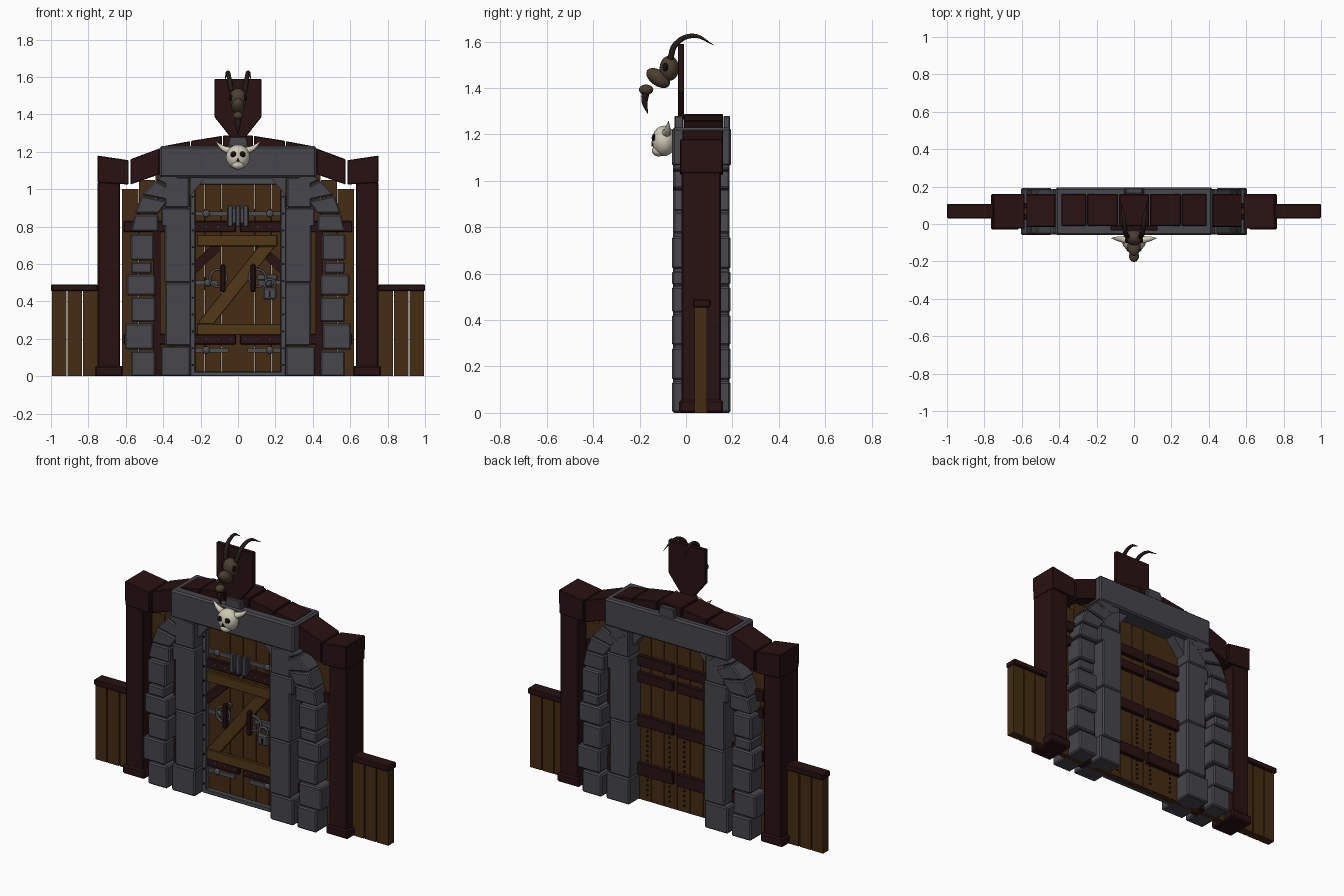
import bpy, bmesh, math
from mathutils import Vector, Matrix

cube = bpy.data.objects.get("Cube")
if cube:
    bpy.data.objects.remove(cube, do_unlink=True)


def material(name, r, g, b):
    m = bpy.data.materials.new(name)
    m.use_nodes = True
    m.diffuse_color = (r, g, b, 1)
    m.node_tree.nodes["Principled BSDF"].inputs["Base Color"].default_value = (r, g, b, 1)
    return m


DARK = material("dark red wood", .022, .006, .006)
PLANK = material("brown planks", .06, .025, .006)
BRACE = material("light brown wood", .085, .04, .009)
STONE = material("grey stone", .062, .062, .072)
IRON = material("iron", .07, .075, .085)
BONE = material("pale bone", .62, .58, .46)
HIDE = material("taupe hide", .07, .05, .03)
HORN = material("dark horn", .02, .011, .009)
BLACK = material("black", .006, .004, .004)


def finish(bm, name, mat, bevel=0, smooth=False):
    bmesh.ops.recalc_face_normals(bm, faces=bm.faces)
    me = bpy.data.meshes.new(name)
    bm.to_mesh(me)
    bm.free()
    me.materials.append(mat)
    ob = bpy.data.objects.new(name, me)
    bpy.context.collection.objects.link(ob)
    if smooth:
        for p in me.polygons:
            p.use_smooth = True
    if bevel:
        mod = ob.modifiers.new("edges", "BEVEL")
        mod.width = bevel
        mod.segments = 1
    return ob


def prism(name, pts, y0, y1, mat, bevel=0):
    """Extrude an x-z outline from y0 to y1."""
    bm = bmesh.new()
    face = bm.faces.new([bm.verts.new((x, y0, z)) for x, z in pts])
    new = bmesh.ops.extrude_face_region(bm, geom=[face])["geom"]
    bmesh.ops.translate(bm, vec=(0, y1 - y0, 0), verts=[v for v in new if isinstance(v, bmesh.types.BMVert)])
    return finish(bm, name, mat, bevel)


def box(name, x0, x1, y0, y1, z0, z1, mat, bevel=0):
    return prism(name, [(x0, z0), (x1, z0), (x1, z1), (x0, z1)], y0, y1, mat, bevel)


def ball(name, loc, size, mat, tilt=0):
    bm = bmesh.new()
    mtx = Matrix.Translation(loc) @ Matrix.Rotation(tilt, 4, "X") @ Matrix.Diagonal((*size, 1))
    bmesh.ops.create_uvsphere(bm, u_segments=16, v_segments=10, radius=1, matrix=mtx)
    return finish(bm, name, mat, smooth=True)


def studs(name, centres, r, mat):
    """Small octagonal nail heads facing front or back."""
    bm = bmesh.new()
    for c in centres:
        mtx = Matrix.Translation(c) @ Matrix.Rotation(math.pi / 2, 4, "X")
        bmesh.ops.create_cone(bm, cap_ends=True, segments=8, radius1=r, radius2=r, depth=.012, matrix=mtx)
    return finish(bm, name, mat)


def tube(name, pts, radii, mat, closed=False):
    cu = bpy.data.curves.new(name, "CURVE")
    cu.dimensions = "3D"
    cu.bevel_depth = 1
    cu.bevel_resolution = 2
    cu.resolution_u = 6
    sp = cu.splines.new("BEZIER")
    sp.bezier_points.add(len(pts) - 1)
    sp.use_cyclic_u = closed
    for bp, p, r in zip(sp.bezier_points, pts, radii):
        bp.co, bp.radius = p, r
        bp.handle_left_type = bp.handle_right_type = "AUTO"
    ob = bpy.data.objects.new(name, cu)
    bpy.context.collection.objects.link(ob)
    cu.materials.append(mat)
    bpy.ops.object.select_all(action="DESELECT")
    ob.select_set(True)
    bpy.context.view_layer.objects.active = ob
    bpy.ops.object.convert(target="MESH")


def ring(name, x, y, z, r, thick):
    pts = [(x + r * math.cos(a * math.pi / 4), y, z + r * math.sin(a * math.pi / 4)) for a in range(8)]
    tube(name, pts, [thick] * 8, IRON, True)


# Plank wall behind the stonework
n = 14
for i in range(n):
    x0 = -.62 + i * 1.24 / n
    far = max(abs(x0), abs(x0 + 1.24 / n))
    top = 1.0 if far > .6 else 1.05 if far > .5 else 1.1
    box("wall_plank", x0 + .001, x0 + 1.24 / n - .001, .05, .085, 0, top, PLANK)

for s, side in ((1, "left"), (-1, "right")):
    def sbox(name, x0, x1, *rest):
        box(side + "_" + name, s * x0, s * x1, *rest)

    def sprism(name, pts, *rest):
        prism(side + "_" + name, [(s * x, z) for x, z in pts], *rest)

    # Low fence wing
    for i in range(3):
        sbox("fence_plank", .752 + i * .083, .828 + i * .083, .037, .09, 0, .46, PLANK)
    sbox("fence_rail", .75, 1.0, .03, .107, .455, .49, DARK, .005)
    # Timber post, foot and sloping cap
    sbox("post", .63, .75, -.02, .15, 0, 1.04, DARK, .006)
    sbox("post_foot", .615, .765, -.03, .16, 0, .055, DARK, .008)
    sprism("post_cap", [(.585, 1.025), (.75, 1.035), (.752, 1.18), (.585, 1.155)], -.025, .16, DARK, .004)
    # Roof beams stepping up to the middle
    sprism("eave_beam", [(.42, 1.08), (.575, 1.025), (.575, 1.16), (.42, 1.218)], -.015, .16, DARK, .004)
    sprism("outer_roof_beam", [(.256, 1.13), (.39, 1.09), (.39, 1.232), (.256, 1.257)], -.01, .16, DARK, .004)
    sprism("inner_roof_beam", [(.086, 1.15), (.25, 1.13), (.25, 1.259), (.086, 1.285)], -.01, .16, DARK, .004)
    # Inner stone pillar in stacked blocks
    for z0, z1, x0, x1 in ((0, .16, .255, .413), (.163, .5, .25, .39), (.5, .85, .25, .392),
                           (.8, .9, .25, .41), (.9, 1.065, .26, .392)):
        sbox("pillar_block", x0, x1, -.055, .187, z0, z1, STONE, .007)
    # Outer arch stones: straight courses, then leaning ones
    for z0, z1, x0, x1 in ((0, .135, .44, .572), (.142, .282, .453, .605), (.29, .425, .44, .572),
                           (.432, .545, .44, .595), (.55, .612, .46, .572), (.62, .76, .45, .575)):
        sbox("arch_stone", x0, x1, -.06, .192, z0, z1, STONE, .008)
    joints = [((.425, .768), (.572, .768)), ((.425, .865), (.552, .865)), ((.375, .935), (.515, .965)),
              ((.33, .99), (.44, 1.045)), ((.27, 1.03), (.37, 1.1))]
    for (a, b), (c, d) in zip(joints, joints[1:]):
        lift = .006
        sprism("leaning_stone", [(a[0], a[1] + lift), (b[0], b[1] + lift), d, c], -.055, .188, STONE, .007)
    # Upright timber between pillar and arch
    sbox("upright", .415, .455, .025, .11, 0, .78, DARK)
    # Iron frame of the doorway with its cut corner
    sbox("frame_side", .228, .256, .018, .05, 0, 1.05, IRON, .004)
    sprism("frame_corner", [(.256, .96), (.256, 1.07), (.17, 1.07), (.2, 1.03), (.228, 1.0)], -.02, .15, STONE)
    # Timber rails, front and back, one per door leaf
    for z0, z1 in ((.17, .225), (.77, .83)):
        sbox("front_rail", .012, .61, .025, .05, z0, z1, DARK, .004)
        studs(side + "_rail_studs", [(s * (.04 + .065 * k), .022, (z0 + z1) / 2) for k in range(4)], .007, IRON)
    for z0, z1 in ((.16, .235), (.46, .53), (.73, .79), (.83, .895)):
        sbox("back_rail", .012, .6, .085, .112, z0, z1, DARK, .004)
    studs(side + "_back_nails", [(s * x, .087, .04 + .03 * k) for x in (.05, .2) for k in range(14)], .006, DARK)
    studs(side + "_front_nails", [(s * .242, .015, .06 + .09 * k) for k in range(11)], .006, DARK)
    # Dark corner brace
    sprism("corner_brace", [(.245, .53), (.245, .6), (.1, .74), (.1, .67)], .03, .05, DARK)
    # Pull handle and iron ring
    sbox("handle", .068, .095, -.02, .012, .45, .6, DARK, .007)
    for z in (.475, .575):
        sbox("handle_mount", .073, .09, .01, .05, z - .01, z + .01, IRON)
    ring(side + "_handle_ring", s * .105, .005, .525, .045, .007)
    # Iron hinge straps
    for z in (.5, .87, .14):
        sbox("hinge_strap", .05 if z != .5 else .11, .235, .038, .05, z - .012, z + .012, IRON)
        ball(side + "_strap_end", (s * (.16 if z == .5 else .17), .042, z), (.02, .012, .02), IRON)

# Frame sill and head
box("frame_sill", -.25, .25, .018, .05, 0, .025, IRON, .004)
box("frame_head", -.25, .25, .018, .05, 1.025, 1.065, IRON, .004)

# Lighter Z brace across the door
box("brace_top", -.22, .21, .008, .03, .695, .755, BRACE, .003)
box("brace_bottom", -.22, .23, .008, .03, .22, .28, BRACE, .003)
prism("brace_diagonal", [(-.22, .28), (-.13, .28), (.2, .695), (.11, .695)], .01, .03, BRACE, .003)

# Sliding latch and padlock
box("latch_plate", -.06, .06, .015, .03, .82, .9, IRON)
for i in range(3):
    box("latch_peg", -.055 + i * .042, -.029 + i * .042, -.005, .02, .8, .915, IRON, .004)
box("lock_hasp", .1, .21, .015, .04, .515, .545, IRON, .003)
ring("lock_shackle", .17, .005, .49, .028, .007)
box("lock_body", .135, .205, -.01, .02, .41, .475, IRON, .008)
box("keyhole", .165, .175, -.014, -.008, .425, .455, BLACK)

# Stone lintel, centre beam and keystones
box("lintel", -.42, .42, -.06, .195, 1.062, 1.23, STONE, .01)
box("centre_roof_beam", -.08, .08, -.01, .16, 1.15, 1.288, DARK, .004)
for y0, y1 in ((-.05, -.012), (.162, .19)):
    prism("keystone", [(-.06, 1.2), (.06, 1.2), (.045, 1.28), (-.045, 1.28)], y0, y1, STONE, .004)

# Shield board
prism("shield_board", [(-.03, 1.265), (.03, 1.265), (.125, 1.385), (.125, 1.59), (-.125, 1.59), (-.125, 1.385)],
      -.035, -.008, DARK, .003)

# Horned beast head on the shield
ball("beast_head", (0, -.072, 1.485), (.046, .042, .054), HIDE)
ball("beast_muzzle", (0, -.12, 1.443), (.036, .058, .034), HIDE, math.radians(-35) + math.pi)
ball("beast_jaw", (0, -.172, 1.393), (.027, .031, .022), HIDE)
tube("beast_beard", [(0, -.175, 1.38), (0, -.178, 1.34), (0, -.165, 1.29)], [.018, .013, .002], HORN)
# Pale skull on the lintel
ball("skull", (0, -.095, 1.172), (.064, .052, .066), BONE)
ball("skull_jaw", (0, -.117, 1.13), (.034, .03, .025), BONE)
prism("skull_nose", [(-.01, 1.148), (.01, 1.148), (0, 1.17)], -.149, -.13, BLACK)
for s, side in ((1, "left"), (-1, "right")):
    ball(side + "_beast_eye", (s * .037, -.088, 1.49), (.012, .014, .018), BLACK)
    tube(side + "_beast_horn", [(s * .035, -.068, 1.525), (s * .046, -.045, 1.588), (s * .055, .03, 1.625),
                                (s * .07, .12, 1.585)], [.014, .013, .01, .001], HORN)
    ball(side + "_skull_eye", (s * .024, -.137, 1.186), (.017, .011, .016), BLACK)
    tube(side + "_skull_horn", [(s * .045, -.085, 1.205), (s * .08, -.08, 1.22), (s * .122, -.075, 1.258)],
         [.02, .014, .001], BONE)
